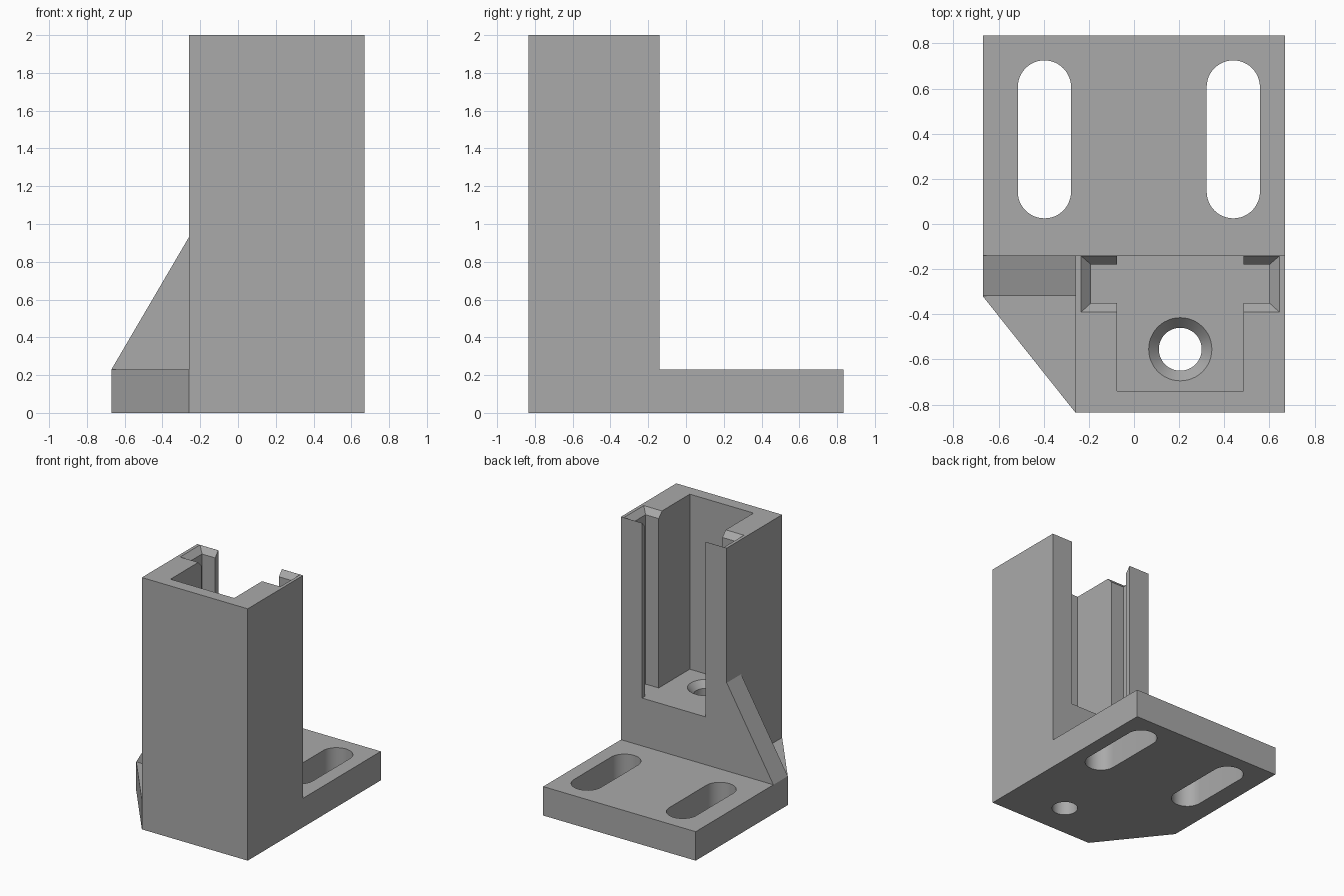
import bpy, bmesh
from math import cos, sin, pi

if "Cube" in bpy.data.objects:
    bpy.data.objects.remove(bpy.data.objects["Cube"], do_unlink=True)

TOP, PLATE, FLOOR = 2.0, 0.23, 0.61
LEFT, RIGHT, FRONT, BACK, WALL, SIDE = 0.67, -0.67, -0.835, 0.835, -0.14, -0.26

grey = bpy.data.materials.new("plain_grey")
grey.use_nodes = True
COLOR = (0.4, 0.4, 0.4, 1)
grey.diffuse_color = COLOR
grey.node_tree.nodes["Principled BSDF"].inputs["Base Color"].default_value = COLOR


def loft(name, rings):
    """Closed solid through matching rings of 3D points."""
    bm = bmesh.new()
    loops = [[bm.verts.new(p) for p in ring] for ring in rings]
    n = len(loops[0])
    for a, b in zip(loops, loops[1:]):
        for i in range(n):
            j = (i + 1) % n
            bm.faces.new((a[i], a[j], b[j], b[i]))
    bm.faces.new(loops[0][::-1])
    bm.faces.new(loops[-1])
    bmesh.ops.recalc_face_normals(bm, faces=bm.faces)
    mesh = bpy.data.meshes.new(name)
    bm.to_mesh(mesh)
    bm.free()
    mesh.materials.append(grey)
    obj = bpy.data.objects.new(name, mesh)
    bpy.context.collection.objects.link(obj)
    return obj


def prism(name, outline, z0, z1):
    return loft(name, [[(x, y, z) for x, y in outline] for z in (z0, z1)])


def rect(x0, x1, y0, y1):
    return [(x0, y0), (x1, y0), (x1, y1), (x0, y1)]


def circle(cx, cy, r, n=48):
    return [(cx + r * cos(2 * pi * i / n), cy + r * sin(2 * pi * i / n)) for i in range(n)]


def slot(cx, y0, y1, r, n=24):
    arc = [pi * i / n for i in range(n + 1)]
    return ([(cx + r * cos(a), y1 - r + r * sin(a)) for a in arc] +
            [(cx - r * cos(a), y0 + r - r * sin(a)) for a in arc])


def combine(body, part, operation):
    mod = body.modifiers.new(part.name, "BOOLEAN")
    mod.operation, mod.object, mod.solver = operation, part, "EXACT"
    bpy.context.view_layer.objects.active = body
    bpy.ops.object.modifier_apply(modifier=mod.name)
    bpy.data.objects.remove(part, do_unlink=True)


# Base plate with one clipped corner
bracket = prism("mounting_bracket", [(SIDE, FRONT), (LEFT, FRONT), (LEFT, BACK),
                                     (RIGHT, BACK), (RIGHT, -0.32)], 0, PLATE)

# Upright column and triangular side gusset
combine(bracket, prism("column", rect(SIDE, LEFT, FRONT, WALL), 0, TOP), "UNION")
gusset = [(RIGHT, PLATE), (SIDE, 0.93), (SIDE + 0.05, 0.93), (SIDE + 0.05, 0.1), (RIGHT, 0.1)]
combine(bracket, loft("gusset", [[(x, y, z) for x, z in gusset] for y in (-0.32, WALL)]), "UNION")

# Pocket open to the back, with a wider guide groove
combine(bracket, prism("pocket_cut", rect(-0.075, 0.485, -0.74, 0), FLOOR, TOP + 0.1), "DIFFERENCE")
combine(bracket, prism("groove_cut", rect(-0.19, 0.60, -0.35, -0.18), FLOOR, TOP + 0.1), "DIFFERENCE")

# Flared lead-in at the top of the groove
flare = [[(x, y, TOP + s * 0.045) for x, y in
          rect(-0.235 - s * 0.045, 0.645 + s * 0.045, -0.391 - s * 0.041, -0.141 + s * 0.039)]
         for s in (-1, 1)]
combine(bracket, loft("flare_cut", flare), "DIFFERENCE")

# Countersunk screw hole through the pocket floor
steps = [(0.095, -0.1), (0.095, FLOOR - 0.05), (0.14, FLOOR), (0.14, FLOOR + 0.05)]
combine(bracket, loft("screw_cut", [[(x, y, z) for x, y in circle(0.205, -0.555, r)]
                                    for r, z in steps]), "DIFFERENCE")

# Adjustment slots in the plate
for cx in (-0.397, 0.44):
    combine(bracket, prism("slot_cut", slot(cx, 0.025, 0.725, 0.118), -0.1, PLATE + 0.1), "DIFFERENCE")

bpy.ops.object.select_all(action="DESELECT")
bracket.select_set(True)
bpy.context.view_layer.objects.active = bracket
bpy.ops.object.shade_smooth_by_angle(angle=pi / 6)
